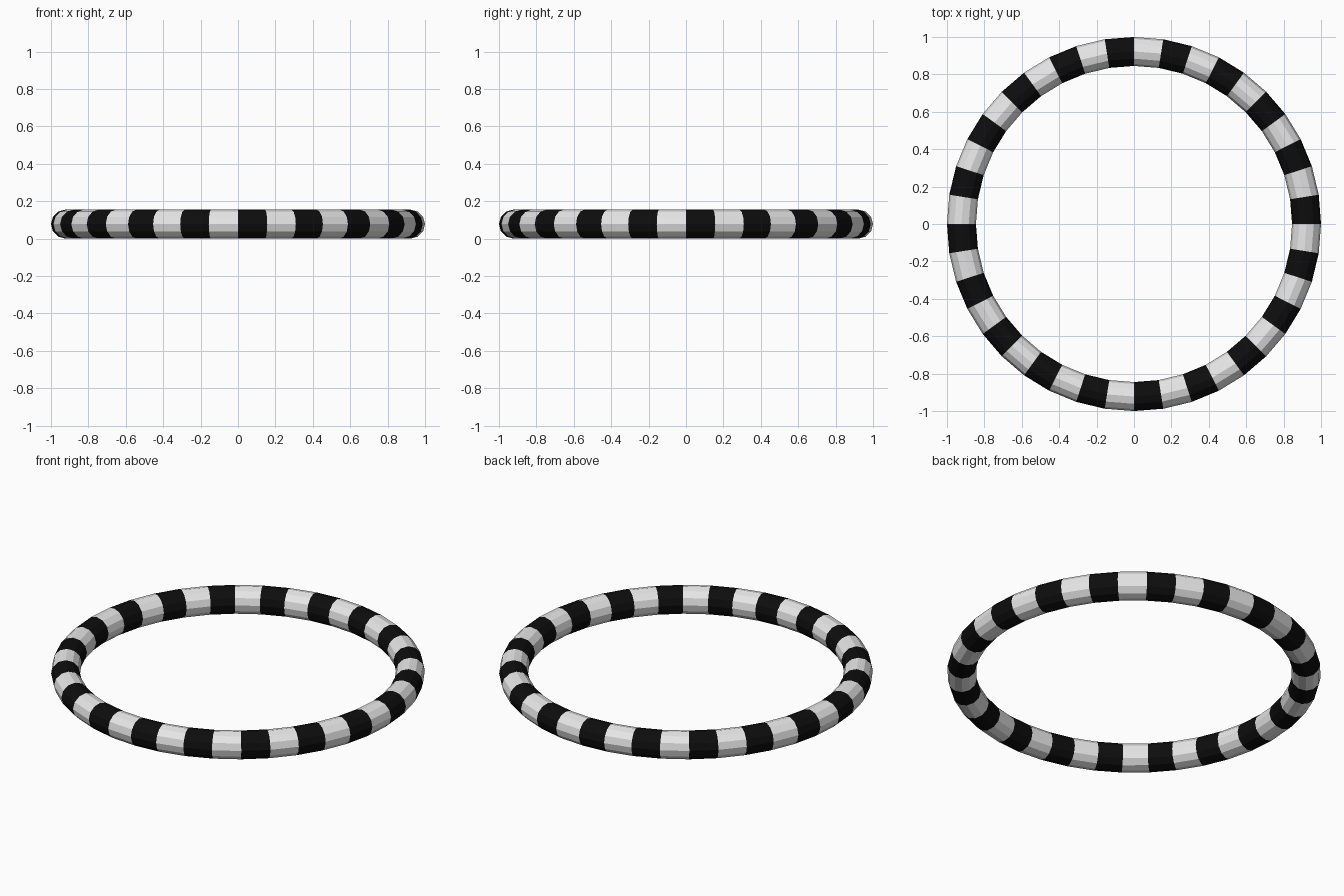
import bpy
import math

cube = bpy.data.objects.get("Cube")
if cube:
    bpy.data.objects.remove(cube, do_unlink=True)

SEGMENTS = 40      # one stripe per segment
SIDES = 12
TUBE = 0.0775      # tube radius


def make_material(name, value):
    mat = bpy.data.materials.new(name)
    mat.use_nodes = True
    colour = (value, value, value, 1)
    mat.diffuse_color = colour
    mat.node_tree.nodes["Principled BSDF"].inputs["Base Color"].default_value = colour
    return mat


# Ring lying flat on the ground
bpy.ops.mesh.primitive_torus_add(
    major_segments=SEGMENTS, minor_segments=SIDES,
    major_radius=1 - TUBE, minor_radius=TUBE, location=(0, 0, TUBE))
ring = bpy.context.object
ring.name = "striped_ring"
ring.data.materials.clear()
ring.data.materials.append(make_material("black", 0.004))
ring.data.materials.append(make_material("white", 0.8))

# Alternating stripes chosen by the angle around the ring
step = math.tau / SEGMENTS
for face in ring.data.polygons:
    angle = math.atan2(face.center.y, face.center.x) % math.tau
    face.material_index = int(angle / step) % 2
    face.use_smooth = False
